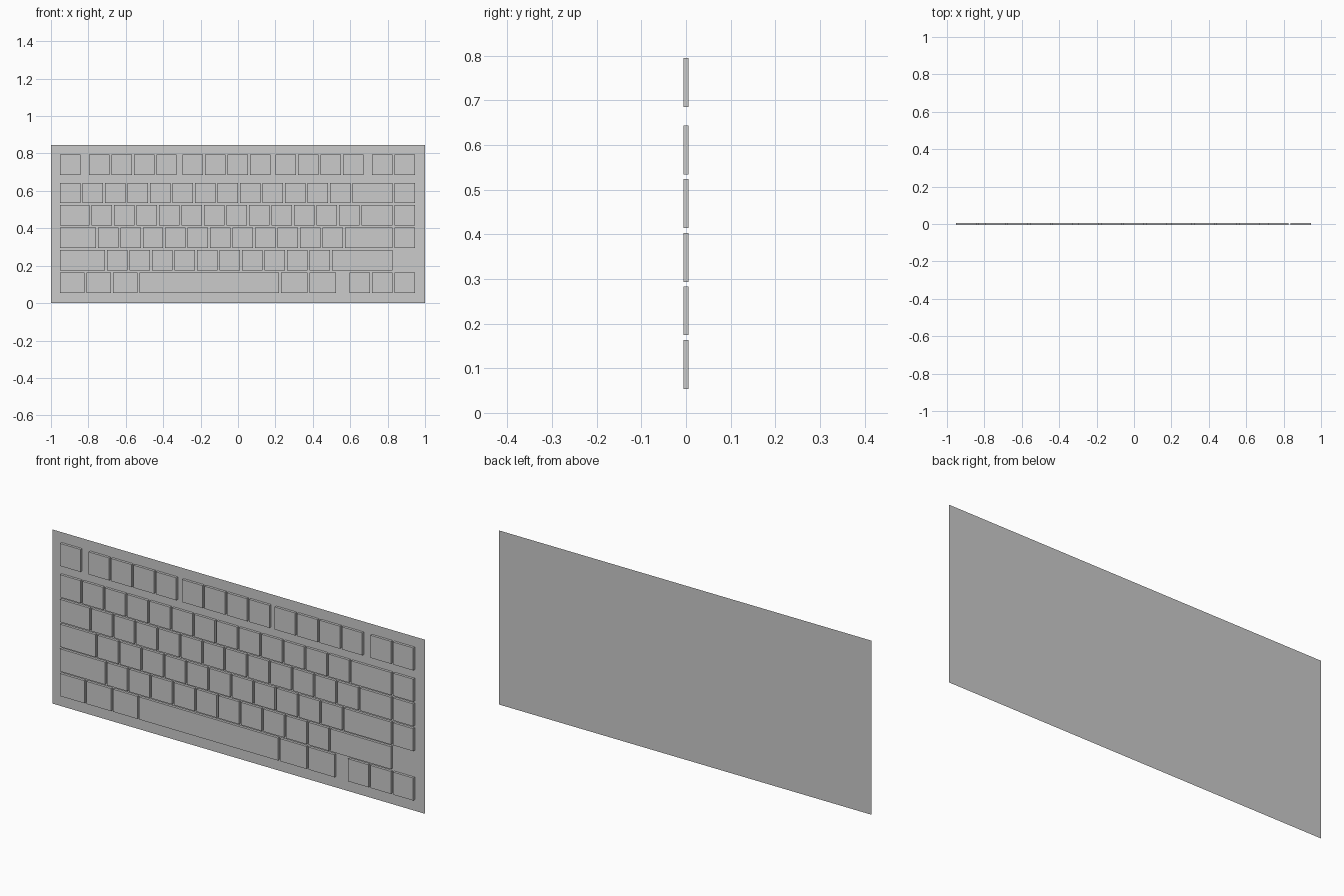
import bpy, bmesh

if "Cube" in bpy.data.objects:
    bpy.data.objects.remove(bpy.data.objects["Cube"])

U = 0.1202                 # key pitch
GAP = 0.0107               # space between keys
LEFT = -0.9515             # left edge of the key field
KEY_H = 0.1095
FRONT, BACK = -0.006, 0.006
PLATE_H = 0.845


def mesh_object(name, bm):
    mesh = bpy.data.meshes.new(name)
    bm.to_mesh(mesh)
    bm.free()
    obj = bpy.data.objects.new(name, mesh)
    bpy.context.collection.objects.link(obj)
    return obj


def rectangle(bm, x0, x1, z0, z1, y):
    return bm.faces.new([bm.verts.new(p) for p in
                         ((x0, y, z0), (x1, y, z0), (x1, y, z1), (x0, y, z1))])


def add_key(name, start, width, z0):
    """Key cap resting on the plate; start and width are in key pitches."""
    bm = bmesh.new()
    x0 = LEFT + start * U
    face = rectangle(bm, x0, x0 + width * U - GAP, z0, z0 + KEY_H, BACK)
    new = bmesh.ops.extrude_face_region(bm, geom=[face])["geom"]
    for v in new:
        if isinstance(v, bmesh.types.BMVert):
            v.co.y = FRONT
    if face.is_valid:      # the hidden back lies on the plate
        bmesh.ops.delete(bm, geom=[face], context='FACES_ONLY')
    bmesh.ops.recalc_face_normals(bm, faces=bm.faces)
    if max(bm.faces, key=lambda f: -f.calc_center_median().y).normal.y > 0:
        bmesh.ops.reverse_faces(bm, faces=bm.faces)
    mesh_object(name, bm)


# Thin backing plate
bm = bmesh.new()
rectangle(bm, -1, 1, 0, PLATE_H, BACK)
mesh_object("base_plate", bm)

# Rows: name, bottom height, list of (start, key width, key count)
END = 14.87
rows = [
    ("bottom_row", 0.054, [(0, 1.18, 3), (3.53, 6.29, 1), (9.82, 1.27, 2), (12.87, 1, 3)]),
    ("shift_row", 0.174, [(0, 2.09, 1), (2.09, 1, 10), (12.09, END - 12.09, 1)]),
    ("home_row", 0.2935, [(0, 1.68, 1), (1.68, 1, 11), (12.68, END - 12.68, 1), (END, 1, 1)]),
    ("upper_row", 0.414, [(0, 1.4, 1), (1.4, 1, 12), (13.4, END - 13.4, 1), (END, 1, 1)]),
    ("number_row", 0.534, [(0, 1, 13), (13, END - 13, 1), (END, 1, 1)]),
    ("function_row", 0.6855, [(0, 1, 1), (1.28, 1, 4), (5.45, 1, 4), (9.59, 1, 4), (13.87, 1, 2)]),
]
for row, z0, groups in rows:
    n = 0
    for start, width, count in groups:
        for i in range(count):
            n += 1
            add_key(f"{row}_key_{n}", start + i * width, width, z0)
